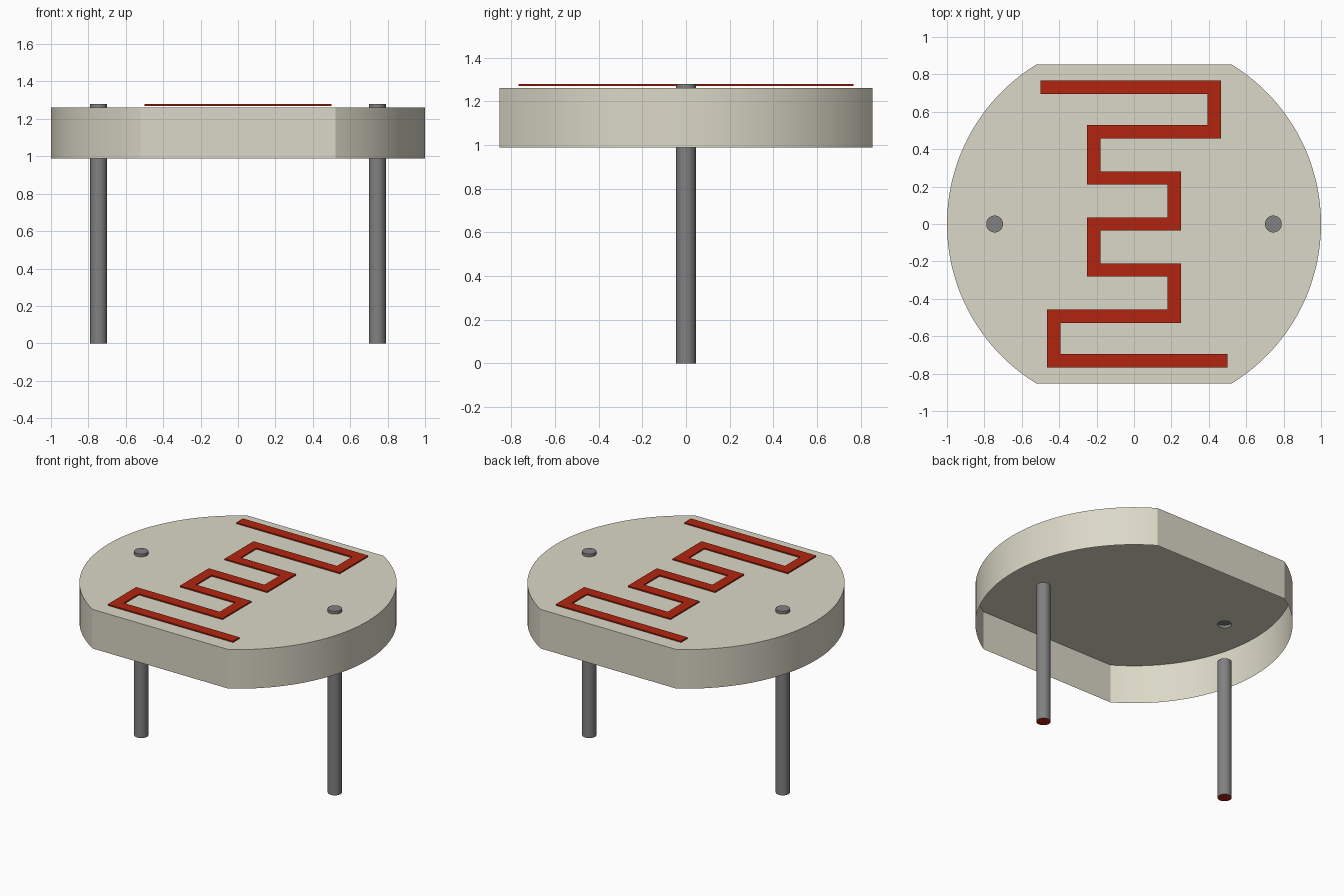
import bpy, bmesh
from math import cos, sin, pi, asin, radians
from mathutils import Vector

if "Cube" in bpy.data.objects:
    bpy.data.objects.remove(bpy.data.objects["Cube"], do_unlink=True)

BASE, TOP, TIP = 0.988, 1.26, 1.28     # heights of the shell and pin tips
FLAT = 0.853                           # half depth of the clipped disc
PIN_X, PIN_R, PIN_SEG = 0.745, 0.045, 32
HALF_W = 0.036                         # half width of the track


def material(name, rgb):
    m = bpy.data.materials.new(name)
    m.use_nodes = True
    m.diffuse_color = (*rgb, 1)
    bsdf = next(n for n in m.node_tree.nodes if n.type == 'BSDF_PRINCIPLED')
    bsdf.inputs["Base Color"].default_value = (*rgb, 1)
    return m


cream = material("cream", (0.71, 0.69, 0.57))
grey = material("metal grey", (0.22, 0.22, 0.22))
red = material("track red", (0.45, 0.018, 0.005))


def finish(name, bm, *mats):
    mesh = bpy.data.meshes.new(name)
    bm.to_mesh(mesh)
    bm.free()
    for m in mats:
        mesh.materials.append(m)
    ob = bpy.data.objects.new(name, mesh)
    bpy.context.collection.objects.link(ob)
    bpy.ops.object.select_all(action='DESELECT')
    ob.select_set(True)
    bpy.context.view_layer.objects.active = ob
    bpy.ops.object.shade_smooth_by_angle(angle=radians(25))
    return ob


def circle(cx, r, n):
    return [(cx + r * cos(2 * pi * i / n), r * sin(2 * pi * i / n)) for i in range(n)]


def loop(bm, points, z):
    vs = [bm.verts.new((x, y, z)) for x, y in points]
    return [bm.edges.new((a, b)) for a, b in zip(vs, vs[1:] + vs[:1])]


# Shell: clipped disc, open underneath, with two pin holes in its top
bm = bmesh.new()
reach, steps = asin(FLAT), 40
arc = [-reach + 2 * reach * i / steps for i in range(steps + 1)]
outline = [(cos(a), sin(a)) for a in arc] + [(-cos(a), -sin(a)) for a in arc]
rim = loop(bm, outline, TOP)
holes = [e for s in (-1, 1) for e in loop(bm, circle(s * PIN_X, PIN_R, PIN_SEG), TOP)]
bmesh.ops.triangle_fill(bm, edges=rim + holes, use_beauty=True, normal=(0, 0, 1))
skirt = bmesh.ops.extrude_edge_only(bm, edges=rim)["geom"]
for v in skirt:
    if isinstance(v, bmesh.types.BMVert):
        v.co.z = BASE
for f in bm.faces:
    f.normal_update()
    c = f.calc_center_median()
    out = Vector((0, 0, 1)) if c.z > TOP - 0.01 else Vector((c.x, c.y, 0))
    if f.normal.dot(out) < 0:
        f.normal_flip()
finish("body_shell", bm, cream)


# Pins: a leg with a red end below, and a short tip on top of the shell
def tube(name, x, z0, z1, drop_up):
    bm = bmesh.new()
    bmesh.ops.create_cone(bm, cap_ends=True, segments=PIN_SEG,
                          radius1=PIN_R, radius2=PIN_R, depth=z1 - z0)
    bmesh.ops.translate(bm, verts=bm.verts, vec=(x, 0, (z0 + z1) / 2))
    bm.normal_update()
    hidden = [f for f in bm.faces if f.normal.z * drop_up > 0.9]
    bmesh.ops.delete(bm, geom=hidden, context='FACES_ONLY')
    for f in bm.faces:
        f.material_index = int(f.normal.z < -0.9)
    finish(name, bm, grey, red)


for side, s in (("left", 1), ("right", -1)):
    tube(side + "_pin_leg", s * PIN_X, 0, BASE, 1)
    tube(side + "_pin_tip", s * PIN_X, TOP, TIP, -1)

# Track: meander with half-turn symmetry, mitred at each corner
half = [(-0.5, 0.732), (0.428, 0.732), (0.428, 0.492), (-0.214, 0.492),
        (-0.214, 0.246), (0.214, 0.246), (0.214, 0)]
path = [Vector(p) for p in half] + [-Vector(p) for p in reversed(half)]
normals = [Vector((a.y - b.y, b.x - a.x)).normalized() for a, b in zip(path, path[1:])]
bm = bmesh.new()
pairs = []
for i, p in enumerate(path):
    if i in (0, len(path) - 1):
        off = normals[0] if i == 0 else normals[-1]
    else:
        off = normals[i - 1] + normals[i]
    pairs.append([bm.verts.new((*(p + k * HALF_W * off), 1.27)) for k in (1, -1)])
for (a, b), (c, d) in zip(pairs, pairs[1:]):
    bm.faces.new((a, b, d, c))
geom = bmesh.ops.extrude_face_region(bm, geom=bm.faces[:], use_keep_orig=True)["geom"]
bmesh.ops.translate(bm, vec=(0, 0, 0.009),
                    verts=[v for v in geom if isinstance(v, bmesh.types.BMVert)])
bmesh.ops.recalc_face_normals(bm, faces=bm.faces[:])
finish("meander_track", bm, red)
